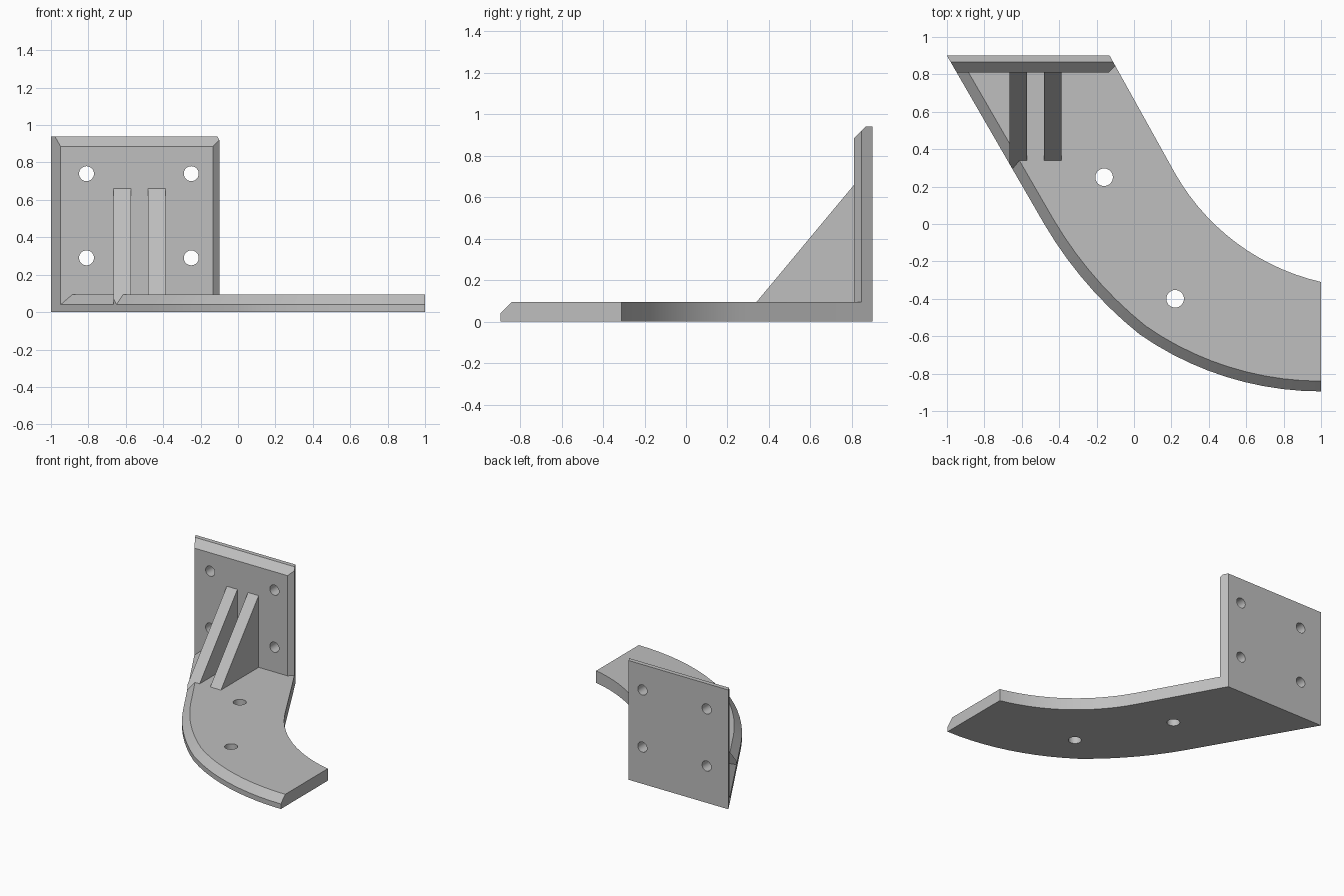
import bpy, bmesh, math
from mathutils import Vector

if "Cube" in bpy.data.objects:
    bpy.data.objects.remove(bpy.data.objects["Cube"], do_unlink=True)

GREY = (0.52, 0.52, 0.52, 1)
mat = bpy.data.materials.new("bracket_grey")
mat.use_nodes = True
mat.diffuse_color = GREY
mat.node_tree.nodes["Principled BSDF"].inputs["Base Color"].default_value = GREY

THICK, LIP, CHAMFER = 0.095, 0.04, 0.055
BACK, FACE, TOP = 0.9, 0.81, 0.94


def finish(name, bm):
    bmesh.ops.recalc_face_normals(bm, faces=bm.faces)
    mesh = bpy.data.meshes.new(name)
    bm.to_mesh(mesh)
    bm.free()
    mesh.materials.append(mat)
    obj = bpy.data.objects.new(name, mesh)
    bpy.context.collection.objects.link(obj)
    return obj


def prism(points, offset):
    bm = bmesh.new()
    face = bm.faces.new([bm.verts.new(p) for p in points])
    ext = bmesh.ops.extrude_face_region(bm, geom=[face])
    moved = [v for v in ext["geom"] if isinstance(v, bmesh.types.BMVert)]
    bmesh.ops.translate(bm, verts=moved, vec=offset)
    return bm


def slice_off(bm, point, normal):
    geom = bm.verts[:] + bm.edges[:] + bm.faces[:]
    bmesh.ops.bisect_plane(bm, geom=geom, plane_co=point, plane_no=normal, clear_outer=True)
    bmesh.ops.holes_fill(bm, edges=[e for e in bm.edges if e.is_boundary])


def arc(start, end, turn, steps):
    """Circular arc between two points, turning left by the given angle."""
    a, b = Vector(start), Vector(end)
    chord = b - a
    radius = chord.length / (2 * math.sin(turn / 2))
    heading = math.atan2(chord.y, chord.x) - turn / 2
    centre = a + radius * Vector((-math.sin(heading), math.cos(heading)))
    pts = []
    for i in range(steps + 1):
        t = heading + turn * i / steps
        pts.append(centre + radius * Vector((math.sin(t), -math.cos(t))))
    return pts


def combine(target, tool, operation):
    mod = target.modifiers.new("combine", "BOOLEAN")
    mod.operation, mod.solver, mod.object = operation, "EXACT", tool
    bpy.context.view_layer.objects.active = target
    bpy.ops.object.modifier_apply(modifier=mod.name)
    bpy.data.objects.remove(tool, do_unlink=True)


# Curved base plate: outer edge runs back to front, inner edge the same way
corner, bend = Vector((-1, BACK)), Vector((-0.48, 0))
face_left = corner.lerp(bend, (BACK - FACE) / BACK)
outer = [corner, face_left] + arc(bend, (0.03, -0.59), math.radians(21), 7)
outer += arc((0.03, -0.59), (1, -0.895), math.radians(34.9), 10)[1:]
inner_corner, inner_bend = Vector((-0.13, BACK)), Vector((0.22, 0.27))
inner = [inner_corner] + arc(inner_bend, (1, -0.31), math.radians(47.5), 14)

# Inset of the outer edge for the chamfer
inset = []
for i, p in enumerate(outer):
    along = outer[min(i + 1, len(outer) - 1)] - outer[max(i - 1, 0)]
    along.normalize()
    inset.append(p + CHAMFER * Vector((-along.y, along.x)))
inset[0] = corner + Vector((CHAMFER / math.sin(math.radians(60)), 0))
inset[-1].x = 1

bm = bmesh.new()


def row(points, z):
    return [bm.verts.new((p.x, p.y, z)) for p in points]


def strip(a, b):
    for i in range(len(a) - 1):
        bm.faces.new((a[i], a[i + 1], b[i + 1], b[i]))


low, lip, rim = row(outer, 0), row(outer, LIP), row(inset, THICK)
in_low, in_top = row(inner, 0), row(inner, THICK)
strip(low, lip)
strip(lip, rim)
strip(in_low, in_top)
bm.faces.new(low + in_low[::-1])
bm.faces.new(rim + in_top[::-1])
for k in (0, -1):
    bm.faces.new((low[k], lip[k], rim[k], in_top[k], in_low[k]))
bracket = finish("bracket", bm)

# Upright back plate with chamfered top and inner side
notch = inner_corner.lerp(inner_bend, 0.055 / 0.63)
plan = [corner, face_left, Vector((-0.135, FACE)), notch, inner_corner]
bm = prism([(p.x, p.y, 0) for p in plan], (0, 0, TOP))
slice_off(bm, (0, FACE, TOP - CHAMFER), (0, -1, 1))
combine(bracket, finish("back_plate", bm), "UNION")

# Two triangular gussets, trimmed to the slanted side of the base
side = bend - corner
out = Vector((side.y, -side.x, 0)).normalized()
for x in (-0.665, -0.48):
    slope = 1.2
    foot = 0.34 - (THICK - 0.02) / slope
    profile = [(foot, 0.02), (0.85, 0.02), (0.85, 0.66 + 0.04 * slope), (FACE, 0.66)]
    profile[2] = (0.85, 0.66)
    bm = prism([(x, y, z) for y, z in profile], (0.093, 0, 0))
    slice_off(bm, Vector((*corner, 0)) - out * 0.0005, out)
    combine(bracket, finish("gusset", bm), "UNION")


# Screw holes
def drill(place, radius, upright):
    bm = bmesh.new()
    bmesh.ops.create_cone(bm, cap_ends=True, segments=28, radius1=radius, radius2=radius, depth=0.4)
    tool = finish("hole_cutter", bm)
    if not upright:
        tool.rotation_euler.x = math.pi / 2
    tool.location = place
    tool.hide_render = True
    bpy.context.view_layer.update()
    combine(bracket, tool, "DIFFERENCE")


for x in (-0.81, -0.25):
    for z in (0.29, 0.74):
        drill((x, BACK, z), 0.04, False)
for x, y in ((-0.16, 0.25), (0.22, -0.4)):
    drill((x, y, 0), 0.047, True)

# Smooth curves, crisp edges
bpy.ops.object.select_all(action="DESELECT")
bracket.select_set(True)
bpy.context.view_layer.objects.active = bracket
bpy.ops.object.shade_smooth_by_angle(angle=math.radians(25))
